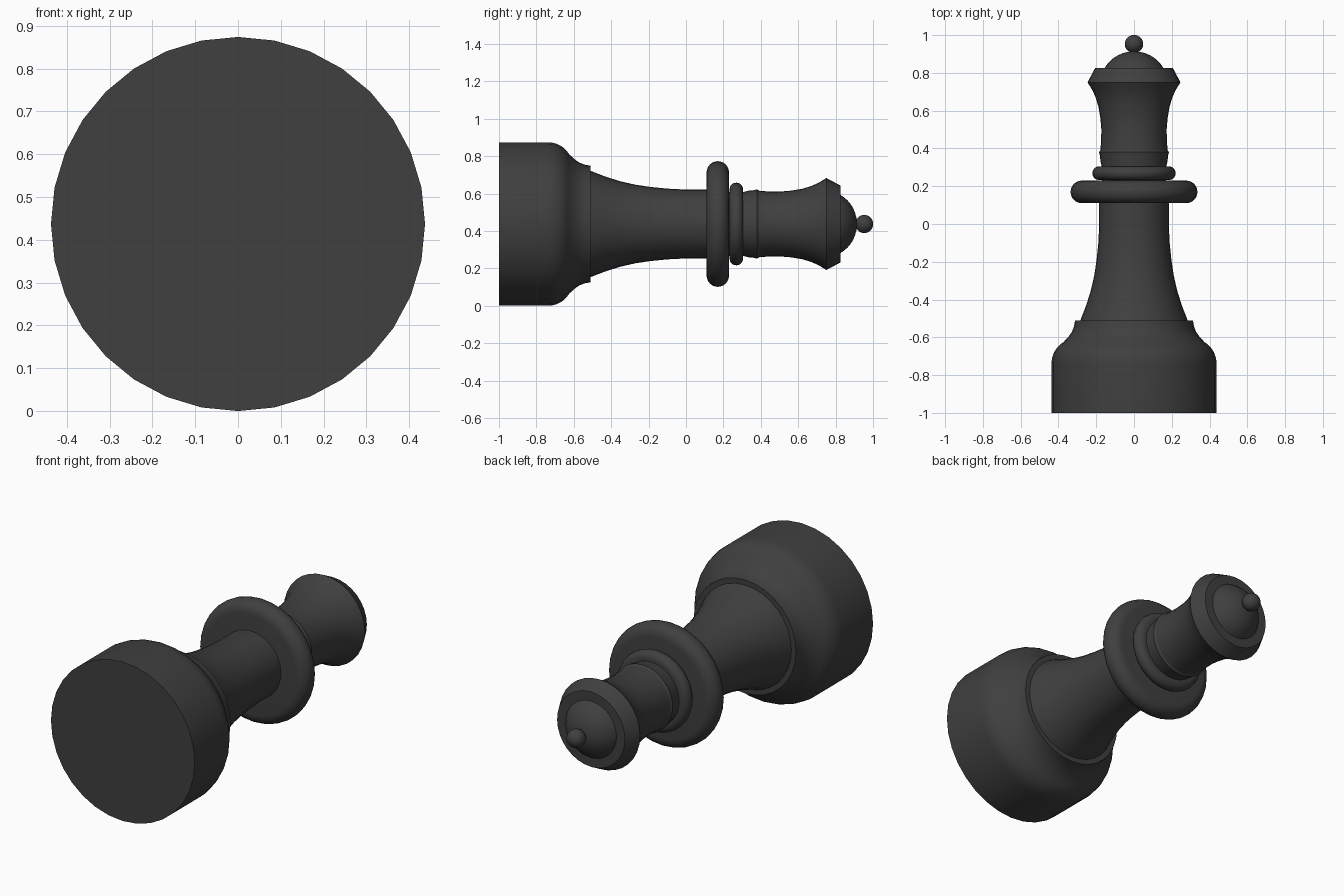
import bpy, bmesh
from math import sin, cos, pi, radians

if "Cube" in bpy.data.objects:
    bpy.data.objects.remove(bpy.data.objects["Cube"])

SIDES = 32
AXIS_Z = 0.437

dark = bpy.data.materials.new("dark_grey")
dark.diffuse_color = (0.05, 0.05, 0.05, 1)
dark.use_nodes = True
dark.node_tree.nodes["Principled BSDF"].inputs["Base Color"].default_value = dark.diffuse_color


def arc(y, r, ry, rr, a0, a1, n):
    """Elliptical arc of (y, radius) points; angle 0 points along +y."""
    angles = [radians(a0 + (a1 - a0) * i / n) for i in range(n + 1)]
    return [(y + ry * cos(a), r + rr * sin(a)) for a in angles]


def turned(name, profile):
    """Lathe a (y, radius) profile around the lying piece's axis, capping both ends."""
    bm = bmesh.new()
    rings = []
    for y, r in profile:
        rings.append([bm.verts.new((r * cos(2 * pi * i / SIDES), y,
                                    AXIS_Z + r * sin(2 * pi * i / SIDES)))
                      for i in range(SIDES)])
    for a, b in zip(rings, rings[1:]):
        for i in range(SIDES):
            j = (i + 1) % SIDES
            bm.faces.new((a[i], a[j], b[j], b[i]))
    bm.faces.new(rings[0])
    bm.faces.new(rings[-1])
    bmesh.ops.recalc_face_normals(bm, faces=bm.faces)
    mesh = bpy.data.meshes.new(name)
    bm.to_mesh(mesh)
    bm.free()
    mesh.materials.append(dark)
    obj = bpy.data.objects.new(name, mesh)
    bpy.context.collection.objects.link(obj)
    bpy.context.view_layer.objects.active = obj
    obj.select_set(True)
    bpy.ops.object.shade_smooth_by_angle(angle=radians(30))
    obj.select_set(False)
    return obj


# Heavy foot with rounded shoulder and a stepped lip
turned("base", [(-1, 0.437)] + arc(-0.74, 0.317, 0.13, 0.12, 90, 28, 6)
       + [(-0.597, 0.347), (-0.57, 0.328), (-0.54, 0.317), (-0.51, 0.312)])

# Flared stem
turned("stem", [(-0.53, 0.29), (-0.51, 0.284), (-0.43, 0.253), (-0.35, 0.228),
                (-0.27, 0.21), (-0.19, 0.198), (-0.1, 0.189), (0, 0.184), (0.14, 0.184)])

# Wide collar and thin ring
turned("collar", arc(0.17, 0.275, 0.06, 0.061, 180, 0, 12))
turned("neck_ring", arc(0.269, 0.185, 0.036, 0.036, 180, 0, 10))

# Upper body with a small moulding, flaring out to the crown
turned("head", [(0.2, 0.17), (0.31, 0.172), (0.335, 0.178), (0.36, 0.18), (0.38, 0.185),
                (0.39, 0.178), (0.44, 0.174), (0.5, 0.173), (0.56, 0.178), (0.62, 0.188),
                (0.67, 0.203), (0.71, 0.221), (0.75, 0.246), (0.825, 0.206)])

# Domed cap and finial ball
turned("dome", arc(0.75, 0, 0.164, 0.175, 90, 3, 10))
turned("finial", arc(0.953, 0, 0.048, 0.049, 175, 12, 10))
